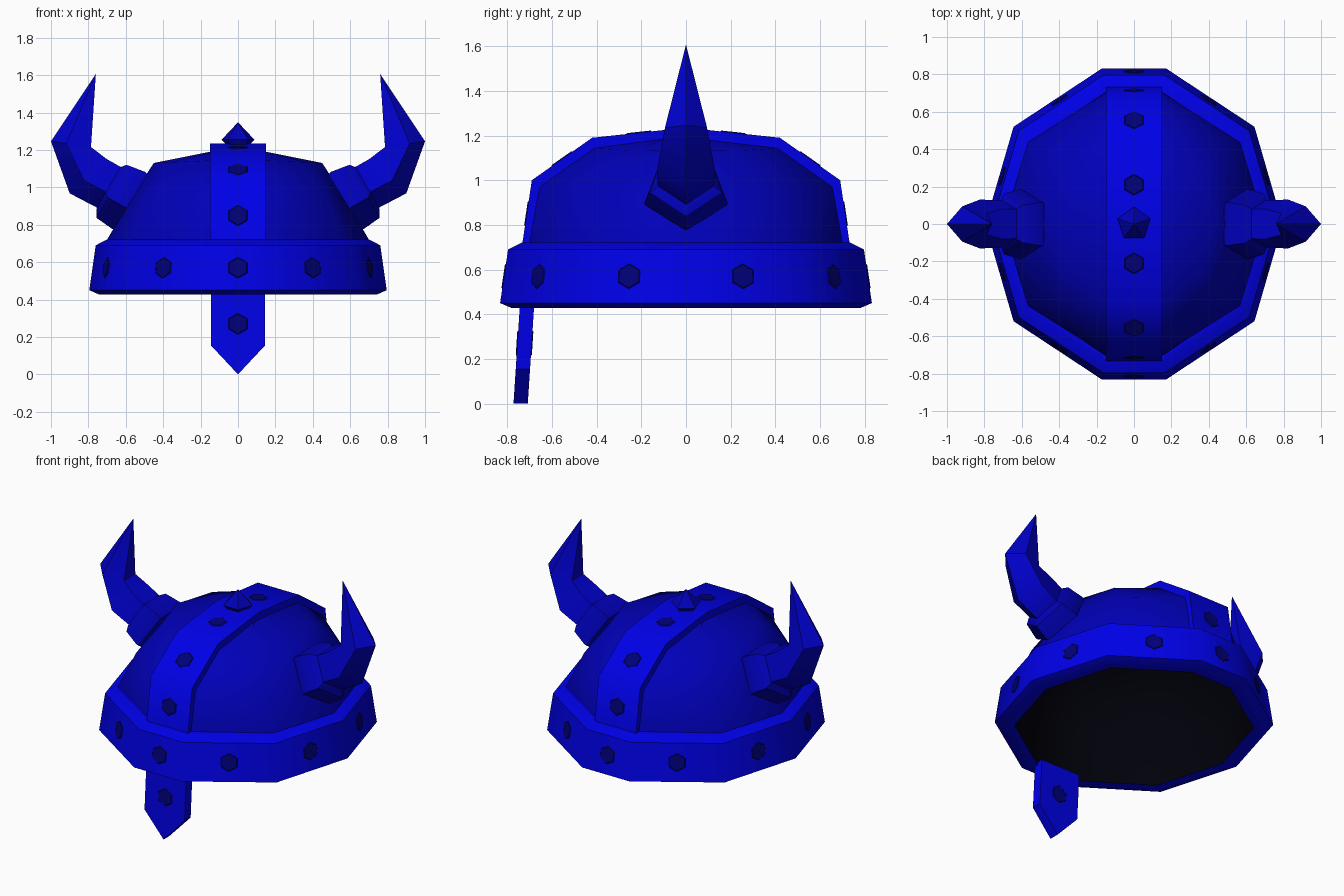
import bpy, bmesh, math
from mathutils import Vector

if "Cube" in bpy.data.objects:
    bpy.data.objects.remove(bpy.data.objects["Cube"])


def material(name, rgb):
    m = bpy.data.materials.new(name)
    m.diffuse_color = (*rgb, 1)
    m.use_nodes = True
    m.node_tree.nodes["Principled BSDF"].inputs["Base Color"].default_value = m.diffuse_color
    return m


BLUE = material("bright_blue", (0, 0, 0.80))
HORN = material("horn_blue", (0, 0, 0.60))
MID = material("medium_blue", (0, 0, 0.48))
NAVY = material("dark_navy", (0, 0, 0.19))
BLACK = material("near_black", (0, 0, 0.003))


def finish(name, bm, mat, flip=False, smooth=None):
    bmesh.ops.recalc_face_normals(bm, faces=bm.faces)
    if flip:
        bmesh.ops.reverse_faces(bm, faces=bm.faces)
    me = bpy.data.meshes.new(name)
    bm.to_mesh(me)
    bm.free()
    me.materials.append(mat)
    ob = bpy.data.objects.new(name, me)
    bpy.context.collection.objects.link(ob)
    if smooth:
        bpy.ops.object.select_all(action='DESELECT')
        ob.select_set(True)
        bpy.context.view_layer.objects.active = ob
        bpy.ops.object.shade_smooth_by_angle(angle=math.radians(smooth))
    return ob


def loft(rings, closed=False, cap_start=False, cap_end=False):
    bm = bmesh.new()
    vs = [[bm.verts.new(p) for p in r] for r in rings]
    n = len(vs[0])
    pairs = list(zip(vs, vs[1:])) + ([(vs[-1], vs[0])] if closed else [])
    for a, b in pairs:
        for i in range(n):
            j = (i + 1) % n
            bm.faces.new((a[i], a[j], b[j], b[i]))
    if cap_start:
        bm.faces.new(vs[0][::-1])
    if cap_end:
        bm.faces.new(vs[-1])
    return bm


def decagon(rx, ry, z, min_front=0.0, rise=0.0):
    # ten-sided ring; rise lifts the front and back above the sides
    f = max(0.215 * rx, min_front)
    q = [(rx, 0), (0.81 * rx, 0.625 * ry), (f, ry)]
    half = q + [(-x, y) for x, y in q[::-1]]
    pts = half + [(x, -y) for x, y in half[-2:0:-1]]
    return [Vector((x, y, z + rise * (1 - abs(x) / rx))) for x, y in pts]


def stud(name, centre, normal):
    # very low six-sided stud, nearly flush with the metal
    n = Vector(normal).normalized()
    bm = bmesh.new()
    bmesh.ops.create_cone(bm, cap_ends=True, segments=6, radius1=0.061,
                          radius2=0.052, depth=0.007)
    ob = finish(name, bm, NAVY)
    ob.location = Vector(centre) + n * 0.0005
    ob.rotation_euler = n.to_track_quat('Z', 'Y').to_euler()


# Rim band
RX, RY = 0.795, 0.832
rim = [(0.86, 0.43), (0.935, 0.427), (1, 0.45), (0.957, 0.69), (0.88, 0.722), (0.85, 0.722)]
finish("rim_band", loft([decagon(RX * s, RY * s, z) for s, z in rim], closed=True),
       BLUE, smooth=45)

# One stud in the middle of each rim face
low, high = decagon(RX, RY, 0.45), decagon(RX * 0.957, RY * 0.957, 0.69)
for i in range(10):
    j = (i + 1) % 10
    c = (low[i] + low[j] + high[i] + high[j]) / 4
    stud("rim_stud", c, (low[j] - low[i]).cross(high[i] - low[i]))

# Dome shell and dark lining
dome = [(0.71, 0.71, 0.60, 0), (0.70, 0.70, 0.72, 0), (0.555, 0.655, 0.97, 0),
        (0.45, 0.41, 1.13, 0.02), (0.15, 0.06, 1.19, 0)]
finish("dome", loft([decagon(a, b, z, 0.15, up) for a, b, z, up in dome], cap_end=True),
       MID, smooth=60)
lining = [(0.683, 0.715, 0.429), (0.665, 0.68, 0.72), (0.525, 0.625, 0.95),
          (0.42, 0.385, 1.105), (0.15, 0.05, 1.16)]
finish("lining", loft([decagon(a, b, z, 0.13) for a, b, z in lining], cap_end=True),
       BLACK, flip=True, smooth=60)

# Centre strap over the dome, front to back
outer = [(0.735, 0.70), (0.69, 1.0), (0.42, 1.19), (0, 1.235)]
inner = [(0.69, 0.70), (0.65, 0.97), (0.40, 1.14), (0, 1.18)]
mirror = lambda pts: pts + [(-y, z) for y, z in pts[-2::-1]]
bands = [mirror(outer), mirror(inner)]
finish("centre_strap", loft([[Vector((x, y, z)) for x, (y, z) in
                              ((-0.15, o), (0.15, o), (0.15, i), (-0.15, i))]
                             for o, i in zip(*bands)], cap_start=True, cap_end=True),
       BLUE, smooth=55)
for (y0, z0), (y1, z1) in zip(outer, outer[1:]):
    for s in (-1, 1):
        stud("strap_stud", (0, s * (y0 + y1) / 2, (z0 + z1) / 2),
             (0, s * (z1 - z0), y0 - y1))

# Nose guard, leaning slightly forward, studded on both sides
guard = [(-0.145, 0.45), (0.145, 0.45), (0.145, 0.155), (0, 0.0), (-0.145, 0.155)]
lean = lambda z: -0.74 + 0.065 * z
finish("nose_guard", loft([[Vector((x, lean(z) + s * 0.032, z)) for x, z in guard]
                           for s in (-1, 1)], cap_start=True, cap_end=True), BLUE)
for s in (-1, 1):
    stud("nose_guard_stud", (0, lean(0.27) + s * 0.032, 0.27), (0, s, -s * 0.065))

# Top spike
pent = lambda r, z: [Vector((r * math.sin(k * math.tau / 5), r * math.cos(k * math.tau / 5), z))
                     for k in range(5)]
finish("top_spike", loft([pent(0.06, 1.22), pent(0.092, 1.255), pent(0.001, 1.347)],
                         cap_start=True, cap_end=True), MID)


def horn_ring(side, low, top, wide):
    # five-sided ring with one corner at low and a flat side through top
    a, b = Vector((low[0], 0, low[1])), Vector((top[0], 0, top[1]))
    d = a - b
    r = d.length / 1.809
    d.normalize()
    c = a - d * r
    ring = []
    for k in range(5):
        t = k * math.tau / 5
        p = c + d * r * math.cos(t) + Vector((0, wide * r * math.sin(t), 0))
        ring.append(Vector((p.x * side, p.y, p.z)))
    return ring


# Horns and their collars
collar = [((0.665, 0.775), (0.482, 1.07), 1), ((0.676, 0.78), (0.497, 1.083), 1.01),
          ((0.757, 0.837), (0.595, 1.12), 0.95), ((0.757, 0.885), (0.63, 1.108), 0.95)]
horn = [((0.73, 0.88), (0.60, 1.09), 0.95), ((0.757, 0.893), (0.625, 1.108), 0.95),
        ((0.90, 0.968), (0.70, 1.15), 0.92), ((1.0, 1.246), (0.786, 1.215), 0.83),
        ((0.761, 1.605), (0.76, 1.605), 1)]
for side, tag in ((1, "right"), (-1, "left")):
    for part, rings, mat in (("horn_collar", collar, MID), ("horn", horn, HORN)):
        finish(f"{tag}_{part}", loft([horn_ring(side, *r) for r in rings],
                                     cap_start=True, cap_end=True), mat, smooth=40)
